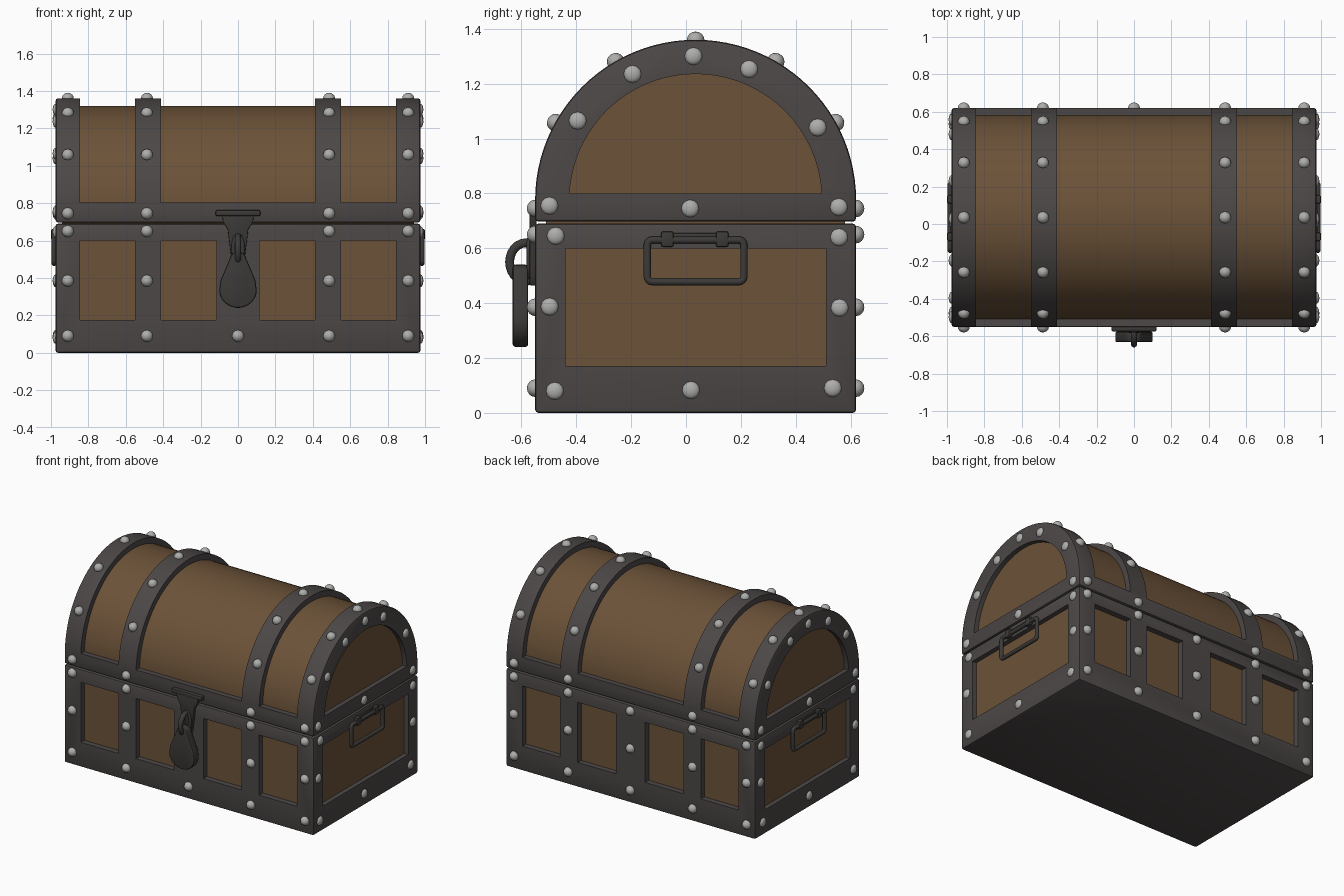
import bpy, bmesh, math
from mathutils import Matrix, Vector

if "Cube" in bpy.data.objects:
    bpy.data.objects.remove(bpy.data.objects["Cube"])

CY, ZC, R = 0.035, 0.775, 0.585      # chest centre in y, arch centre height, outer radius
HX = 0.975                           # half length of the ironwork


def mat(name, rgb):
    m = bpy.data.materials.new(name)
    m.diffuse_color = (*rgb, 1)
    m.use_nodes = True
    m.node_tree.nodes["Principled BSDF"].inputs["Base Color"].default_value = m.diffuse_color
    return m


IRON = mat("dark iron", (0.072, 0.064, 0.062))
WOOD = mat("brown wood", (0.150, 0.085, 0.040))
STEEL = mat("pale rivet steel", (0.42, 0.42, 0.41))
BLACK = mat("blackened iron", (0.046, 0.043, 0.041))


def finish(bm, name, m, angle=35):
    bmesh.ops.recalc_face_normals(bm, faces=bm.faces[:])
    me = bpy.data.meshes.new(name)
    bm.to_mesh(me)
    bm.free()
    ob = bpy.data.objects.new(name, me)
    bpy.context.collection.objects.link(ob)
    if m:
        me.materials.append(m)
        smooth(ob, angle)
    return ob


def smooth(ob, angle=35):
    bpy.ops.object.select_all(action='DESELECT')
    ob.select_set(True)
    bpy.context.view_layer.objects.active = ob
    bpy.ops.object.shade_smooth_by_angle(angle=math.radians(angle))


def prism(bm, pts, a, b, axis='x', bevel=0.0):
    """Extrude a profile: (y,z) along x, or (x,z) along y."""
    mk = (lambda p, t: (t, p[0], p[1])) if axis == 'x' else (lambda p, t: (p[0], t, p[1]))
    n = len(pts)
    lo = [bm.verts.new(mk(p, a)) for p in pts]
    hi = [bm.verts.new(mk(p, b)) for p in pts]
    fs = [bm.faces.new(lo), bm.faces.new(hi[::-1])]
    fs += [bm.faces.new((lo[i], hi[i], hi[(i + 1) % n], lo[(i + 1) % n])) for i in range(n)]
    bmesh.ops.recalc_face_normals(bm, faces=fs)
    if bevel:
        es = {e for f in fs for e in f.edges if e.calc_face_angle(0) > 0.5}
        bmesh.ops.bevel(bm, geom=list(es), offset=bevel, segments=2, profile=0.5, affect='EDGES')


def box(bm, x0, x1, y0, y1, z0, z1, bevel=0.0):
    prism(bm, [(y0, z0), (y1, z0), (y1, z1), (y0, z1)], x0, x1, 'x', bevel)


def arc(r, a0=0, a1=180, n=48):
    return [(CY + r * math.cos(math.radians(a0 + (a1 - a0) * i / n)),
             ZC + r * math.sin(math.radians(a0 + (a1 - a0) * i / n))) for i in range(n + 1)]


def arch_profile(r, z0):
    return [(CY - r, z0), (CY + r, z0)] + arc(r)


def tube(name, pts, r, m, cyclic=True):
    cu = bpy.data.curves.new(name, 'CURVE')
    cu.dimensions = '3D'
    cu.bevel_depth, cu.bevel_resolution, cu.use_fill_caps = r, 3, True
    s = cu.splines.new('POLY')
    s.points.add(len(pts) - 1)
    for q, p in zip(s.points, pts):
        q.co = (*p, 1)
    s.use_cyclic_u = cyclic
    cu.materials.append(m)
    ob = bpy.data.objects.new(name, cu)
    bpy.context.collection.objects.link(ob)
    bpy.ops.object.select_all(action='DESELECT')
    ob.select_set(True)
    bpy.context.view_layer.objects.active = ob
    bpy.ops.object.convert(target='MESH')
    smooth(bpy.context.object, 50)
    return bpy.context.object


# Wooden core, showing through the ironwork openings
bm = bmesh.new()
prism(bm, arch_profile(0.545, 0.03), -0.942, 0.942)
finish(bm, "wood_panels", WOOD)

# Iron casing: base and lid with a thin seam between them
bm = bmesh.new()
box(bm, -HX, HX, CY - R, CY + R, 0, 0.69, 0.012)
prism(bm, arch_profile(R, 0.697), -HX, HX, 'x', 0.012)
casing = finish(bm, "iron_casing", IRON)

# Openings cut in the casing
bm = bmesh.new()
DEEP = 0.06
for s in (-1, 1):
    for x0, x1 in ((0.55, 0.845), (0.115, 0.413)):
        xa, xb = sorted((s * x0, s * x1))
        box(bm, xa, xb, CY - R - 0.1, CY - R + DEEP, 0.175, 0.6)
        box(bm, xa, xb, CY + R - DEEP, CY + R + 0.1, 0.175, 0.6)
    xa, xb = sorted((s * (HX - DEEP), s * (HX + 0.1)))
    box(bm, xa, xb, CY - 0.475, CY + 0.475, 0.17, 0.6)
    a = math.degrees(math.asin(0.025 / 0.46))
    prism(bm, arc(0.46, a, 180 - a), xa, xb)
for xa, xb in ((-0.845, -0.55), (-0.413, 0.413), (0.55, 0.845)):
    prism(bm, arc(0.7, 2.4, 177.6) + arc(R - DEEP, 2.9, 177.1)[::-1], xa, xb)
cutter = finish(bm, "opening_cutter", None)
cutter.hide_render = True
mod = casing.modifiers.new("openings", 'BOOLEAN')
mod.operation, mod.solver, mod.object = 'DIFFERENCE', 'EXACT', cutter
bpy.context.view_layer.objects.active = casing
bpy.ops.object.modifier_apply(modifier=mod.name)
bpy.data.objects.remove(cutter)
smooth(casing, 35)

# Rivets
bm = bmesh.new()


def rivet(p, n, h=0.03):
    rot = Vector(n).to_track_quat('Z', 'Y').to_matrix().to_4x4()
    bmesh.ops.create_uvsphere(bm, u_segments=12, v_segments=8, radius=1,
                              matrix=Matrix.Translation(p) @ rot @ Matrix.Diagonal((0.032, 0.032, h, 1)))


for x in (-0.91, -0.487, 0.487, 0.91):
    for z in (0.09, 0.385, 0.65, 0.745):
        rivet((x, CY - R, z), (0, -1, 0))
        rivet((x, CY + R, z), (0, 1, 0))
    for a in (29, 60, 90, 120, 151):
        c, s = math.cos(math.radians(a)), math.sin(math.radians(a))
        rivet((x, CY + R * c, ZC + R * s), (0, c, s))
rivet((0, CY - R, 0.09), (0, -1, 0))
for z in (0.09, 0.385, 0.65):
    rivet((0, CY + R, z), (0, 1, 0))
for s in (-1, 1):
    for y, z in ((-0.195, 1.235), (0.027, 1.3), (0.23, 1.253), (-0.395, 1.065), (0.48, 1.04),
                 (-0.498, 0.755), (0.015, 0.745), (0.557, 0.75), (-0.475, 0.645), (0.558, 0.64),
                 (-0.497, 0.387), (0.56, 0.383), (-0.478, 0.08), (0.018, 0.083), (0.535, 0.09)):
        rivet((s * HX, y, z), (s, 0, 0), 0.016)
finish(bm, "rivets", STEEL, 40)

# Carrying handles on both ends
for s, side in ((-1, "left"), (1, "right")):
    bm = bmesh.new()
    for y in (-0.068, 0.132):
        xa, xb = sorted((s * 0.965, s * 1.0))
        box(bm, xa, xb, y - 0.023, y + 0.023, 0.605, 0.662, 0.008)
    xa, xb = sorted((s * 0.965, s * 0.984))
    box(bm, xa, xb, -0.06, 0.125, 0.622, 0.655, 0.005)
    finish(bm, side + "_handle_bracket", BLACK)
    pts = []
    for cy, cz, a0 in ((0.193, 0.612, 0), (-0.123, 0.612, 90), (-0.123, 0.496, 180), (0.193, 0.496, 270)):
        for i in range(5):
            a = math.radians(a0 + i * 22.5)
            pts.append((s * 0.984, cy + 0.018 * math.cos(a), cz + 0.018 * math.sin(a)))
    tube(side + "_handle_loop", pts, 0.014, BLACK)

# Hasp with hinge on the lid front
F = CY - R
bm = bmesh.new()
box(bm, -0.12, 0.12, F - 0.026, F + 0.01, 0.73, 0.763, 0.01)
half = [(0.085, 0.74), (0.08, 0.7), (0.055, 0.66), (0.048, 0.6), (0.035, 0.5), (0.022, 0.465)]
prism(bm, half + [(-x, z) for x, z in half[::-1]], F - 0.02, F + 0.005, 'y', 0.004)
finish(bm, "hasp", BLACK)

# Staple ring joining hasp and padlock
tube("staple_ring", [(0, -0.583 + 0.06 * math.cos(t * math.pi / 12), 0.55 + 0.07 * math.sin(t * math.pi / 12))
                     for t in range(24)], 0.017, BLACK)
tube("hasp_loop", [(0.026 * math.cos(t * math.pi / 10), F - 0.022, 0.56 + 0.07 * math.sin(t * math.pi / 10))
                   for t in range(20)], 0.01, BLACK)

# Pear-shaped padlock with a hole near the top
bm = bmesh.new()
low = [(0.1 * math.cos(math.radians(a)), 0.335 + 0.095 * math.sin(math.radians(a))) for a in range(-180, 1, 12)]
top = [(0.045 * math.cos(math.radians(a)), 0.495 + 0.045 * math.sin(math.radians(a))) for a in range(10, 171, 16)]
prism(bm, low + [(0.092, 0.39)] + top + [(-0.092, 0.39)], -0.632, -0.575, 'y', 0.01)
finish(bm, "padlock", BLACK)
